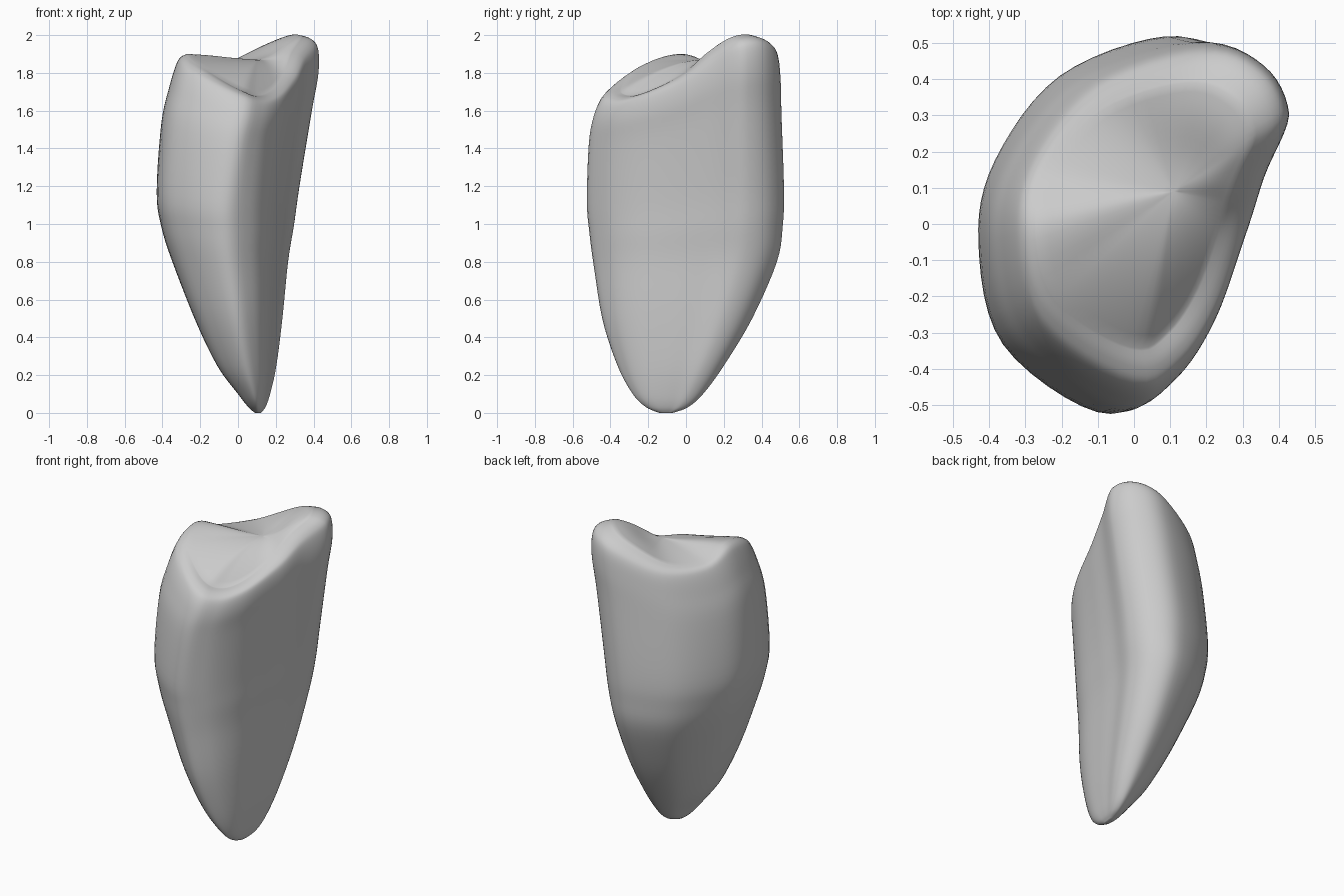
import bpy, bmesh, math
from mathutils import Vector

cube = bpy.data.objects.get("Cube")
if cube:
    bpy.data.objects.remove(cube, do_unlink=True)

# Unit cross-section: x, y and the height of the crown rim at that point
SECTION = [(-1, -.1, 1.9), (-.82, -.64, 1.85), (-.13, -1, 1.72), (.35, -.87, 1.68),
           (.66, -.56, 1.71), (.82, -.1, 1.8), (.9, .25, 1.91), (1, .6, 1.99),
           (.82, .88, 2), (.38, 1, 1.95), (-.4, .79, 1.84), (-.88, .34, 1.83)]

# Levels from root to rim: height, then left, right, front and back limits
LEVELS = [(0, .09, .12, -.14, -.07), (.03, .055, .145, -.21, .01),
          (.1, 0, .17, -.28, .09), (.25, -.11, .203, -.36, .2),
          (.5, -.23, .235, -.44, .35), (.8, -.345, .265, -.485, .48),
          (1, -.405, .297, -.507, .512), (1.2, -.43, .325, -.52, .518),
          (1.6, -.405, .39, -.51, .505), (1.8, -.365, .425, -.485, .5),
          (1.93, -.33, .425, -.445, .485), (1.98, -.305, .395, -.395, .45),
          (2, -.27, .33, -.34, .39)]
BASIN = Vector((.11, .09, 1.87))


def spline(points, steps, closed):
    """Smooth curve through points of any dimension."""
    n, out = len(points), []
    pick = (lambda i: points[i % n]) if closed else (lambda i: points[min(max(i, 0), n - 1)])
    for i in range(n if closed else n - 1):
        for s in range(steps):
            u = s / steps
            out.append([b + .5 * u * (c - a + u * (2*a - 5*b + 4*c - d + u * (3*(b - c) + d - a)))
                        for a, b, c, d in zip(pick(i - 1), pick(i), pick(i + 1), pick(i + 2))])
    if not closed:
        out.append(list(points[-1]))
    return out


def ring_at(section, level):
    t, left, right, front, back = level
    # The right flank hollows gradually towards the crown
    s = min(max((t - .6) / 1.4, 0), 1)
    pinch = .24 * s * s * (3 - 2 * s)
    stretch = max(t - .6, 0) / 1.4
    ring = []
    for x, y, rim in section:
        if x > 0 and y < .6:
            x -= pinch * x * (.6 - y)
        z = t + (rim - 2) * stretch ** 1.5
        ring.append(Vector(((left + right) / 2 + x * (right - left) / 2,
                            (front + back) / 2 + y * (back - front) / 2, max(z, 0))))
    return ring


section = spline(SECTION, 6, True)
rings = [ring_at(section, level) for level in spline(LEVELS, 5, False)]

# Crown: high rims roll over gently, low rims swell up to the middle
rim = rings[-1]
for k in range(1, 12):
    f = k / 12
    ring = []
    for p in rim:
        fall = 1 - f + .07 * math.sin(2 * math.pi * f) if p.z > BASIN.z else (1 - f) ** 1.7
        q = p.lerp(BASIN, f)
        q.z = BASIN.z + (p.z - BASIN.z) * fall
        ring.append(q)
    rings.append(ring)

bm = bmesh.new()
loops = [[bm.verts.new(p) for p in ring] for ring in rings]
count = len(section)
for low, high in zip(loops, loops[1:]):
    for i in range(count):
        j = (i + 1) % count
        bm.faces.new((low[i], low[j], high[j], high[i]))

# Close the root tip and the basin
bm.faces.new(loops[0][::-1])
centre = bm.verts.new(BASIN)
for i in range(count):
    bm.faces.new((loops[-1][i], loops[-1][(i + 1) % count], centre))
bmesh.ops.recalc_face_normals(bm, faces=bm.faces)

mesh = bpy.data.meshes.new("tooth")
bm.to_mesh(mesh)
bm.free()
tooth = bpy.data.objects.new("tooth", mesh)
bpy.context.collection.objects.link(tooth)
mesh.shade_smooth()

grey = bpy.data.materials.new("plain_grey")
grey.use_nodes = True
colour = (.6, .6, .6, 1)
grey.diffuse_color = colour
grey.node_tree.nodes["Principled BSDF"].inputs["Base Color"].default_value = colour
mesh.materials.append(grey)
